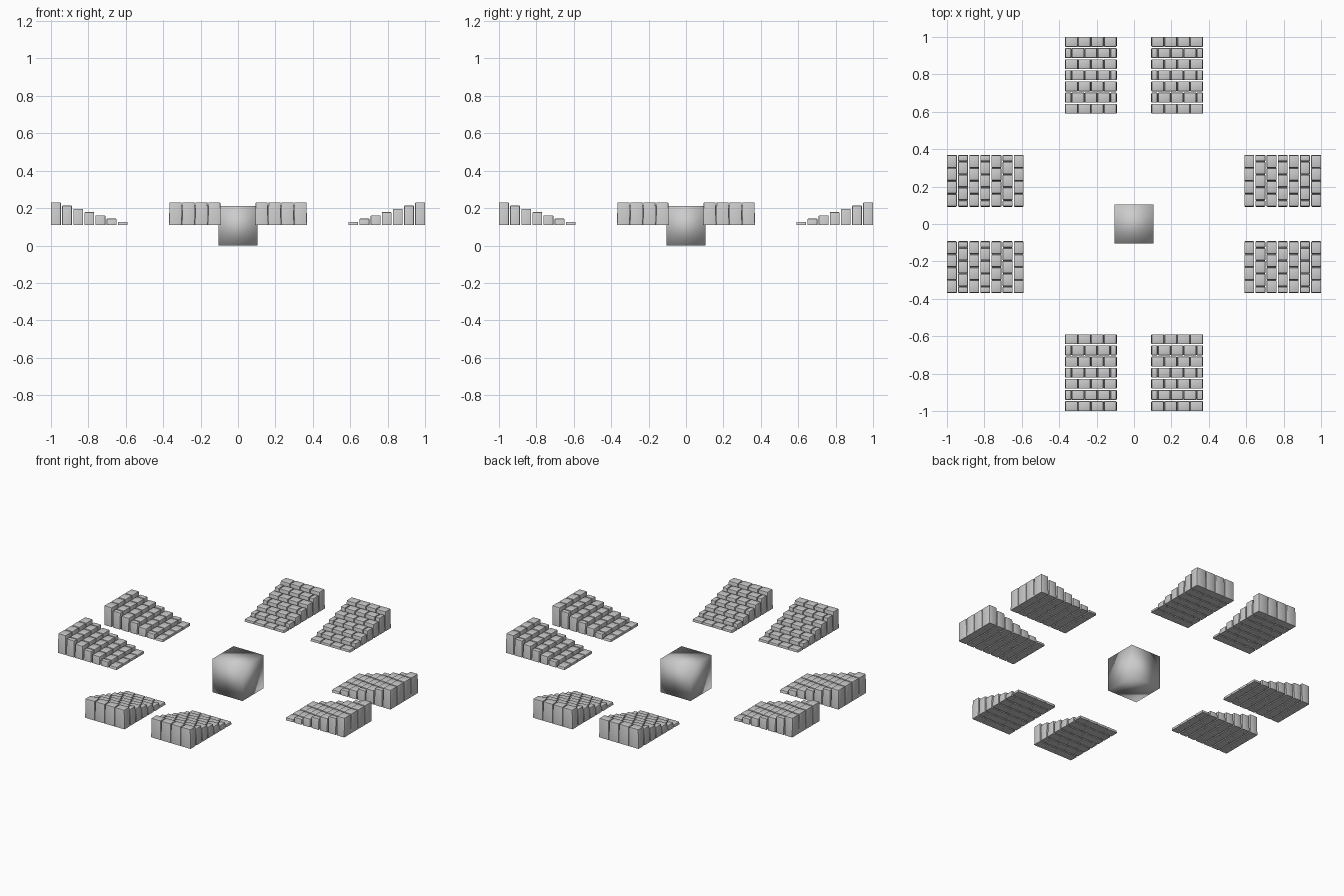
import bpy, bmesh
from math import pi
from mathutils import Matrix, Vector

if "Cube" in bpy.data.objects:
    bpy.data.objects.remove(bpy.data.objects["Cube"])

X0, X1 = 0.092, 0.369      # wedge extent across
ROWS, PITCH, DEPTH = 7, 0.0596, 0.0525
Z0 = 0.11
FULL = (X1 - X0) / 4


def add_brick(bm, xa, xb, ya, yb, top):
    """One stone: nearly touches its neighbours at the base, rounded at the top."""
    b = bmesh.new()
    bmesh.ops.create_cube(b, size=1)
    for v in b.verts:
        tip = 0.0025 if v.co.z > 0 else 0.0002
        v.co = Vector((xa + tip if v.co.x < 0 else xb - tip,
                       ya if v.co.y < 0 else yb,
                       top if v.co.z > 0 else Z0))
    edges = [e for e in b.edges if not all(v.co.z < Z0 + 0.001 for v in e.verts)]
    bmesh.ops.bevel(b, geom=edges, offset=0.0035, segments=2, profile=0.5,
                    affect='EDGES', clamp_overlap=True)
    me = bpy.data.meshes.new("tmp")
    b.to_mesh(me)
    b.free()
    bm.from_mesh(me)
    bpy.data.meshes.remove(me)


# Stepped brick wedge, tallest at the outer edge, running bond
bm = bmesh.new()
for r in range(ROWS):
    yb = 1.0 - r * PITCH
    top = 0.231 - r * 0.0175
    if r % 2 == 0:
        cuts = [X0 + FULL * i for i in range(5)]
    else:
        cuts = [X0] + [X0 + FULL * (i + 0.5) for i in range(4)] + [X1]
    for xa, xb in zip(cuts, cuts[1:]):
        add_brick(bm, xa, xb, yb - DEPTH, yb, top)
wedge = bpy.data.meshes.new("brick_wedge")
bm.to_mesh(wedge)
bm.free()

# Pairs of wedges on all four sides
for k in range(4):
    for side, shift in (("left", -(X0 + X1)), ("right", 0)):
        me = wedge.copy()
        me.transform(Matrix.Rotation(k * pi / 2, 4, 'Z') @ Matrix.Translation((shift, 0, 0)))
        ob = bpy.data.objects.new(f"brick_wedge_{k}_{side}", me)
        bpy.context.collection.objects.link(ob)
        bpy.context.view_layer.objects.active = ob
        bpy.ops.object.select_all(action='DESELECT')
        ob.select_set(True)
        bpy.ops.object.shade_smooth_by_angle()
bpy.data.meshes.remove(wedge)

# Plain cube in the centre
bpy.ops.mesh.primitive_cube_add(size=0.21, location=(0, 0, 0.105))
cube = bpy.context.object
cube.name = "centre_block"
bpy.ops.object.shade_smooth()
